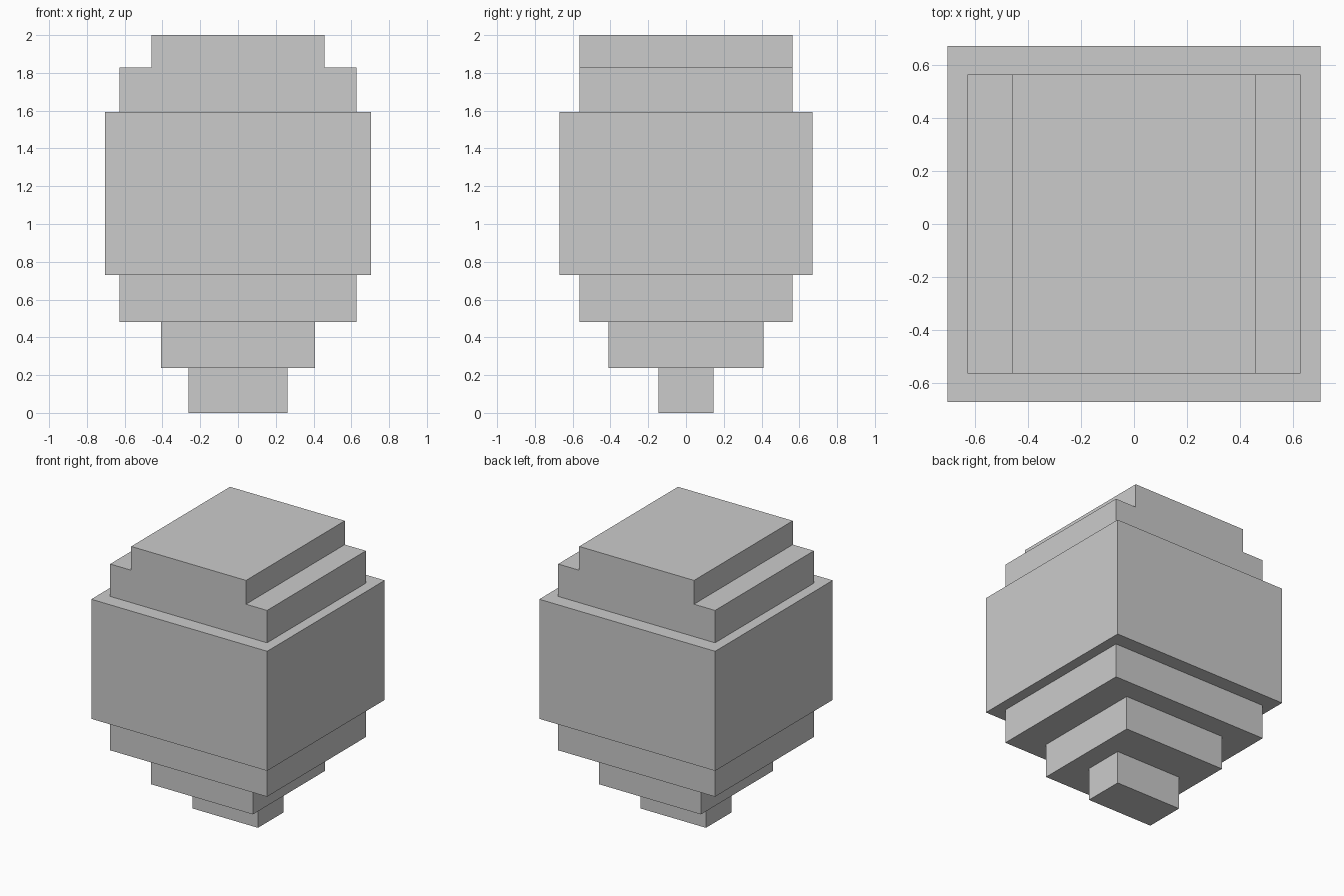
import bpy

if "Cube" in bpy.data.objects:
    bpy.data.objects.remove(bpy.data.objects["Cube"])


def prism(name, profile, half_depth):
    """Extrude a half profile of (x, z) points, mirrored in x, along y."""
    outline = profile + [(-x, z) for x, z in reversed(profile)]
    n = len(outline)
    verts = [(x, y, z) for y in (-half_depth, half_depth) for x, z in outline]
    faces = [tuple(range(n)), tuple(reversed(range(n, 2 * n)))]
    faces += [(i, i + n, (i + 1) % n + n, (i + 1) % n) for i in range(n)]
    mesh = bpy.data.meshes.new(name)
    mesh.from_pydata(verts, [], faces)
    obj = bpy.data.objects.new(name, mesh)
    bpy.context.collection.objects.link(obj)
    return obj


def block(name, half_x, half_y, z0, z1):
    return prism(name, [(half_x, z0), (half_x, z1)], half_y)


# Stacked tiers, from the small foot up to the wide body
block("foot", 0.262, 0.146, 0.0, 0.237)
block("lower_tier", 0.407, 0.411, 0.237, 0.482)
block("middle_tier", 0.627, 0.564, 0.482, 0.730)
block("main_body", 0.703, 0.671, 0.730, 1.594)

# Stepped cap: narrower on top in x only, flush front and back
prism("stepped_cap",
      [(0.627, 1.594), (0.627, 1.828), (0.459, 1.828), (0.459, 2.0)], 0.564)
